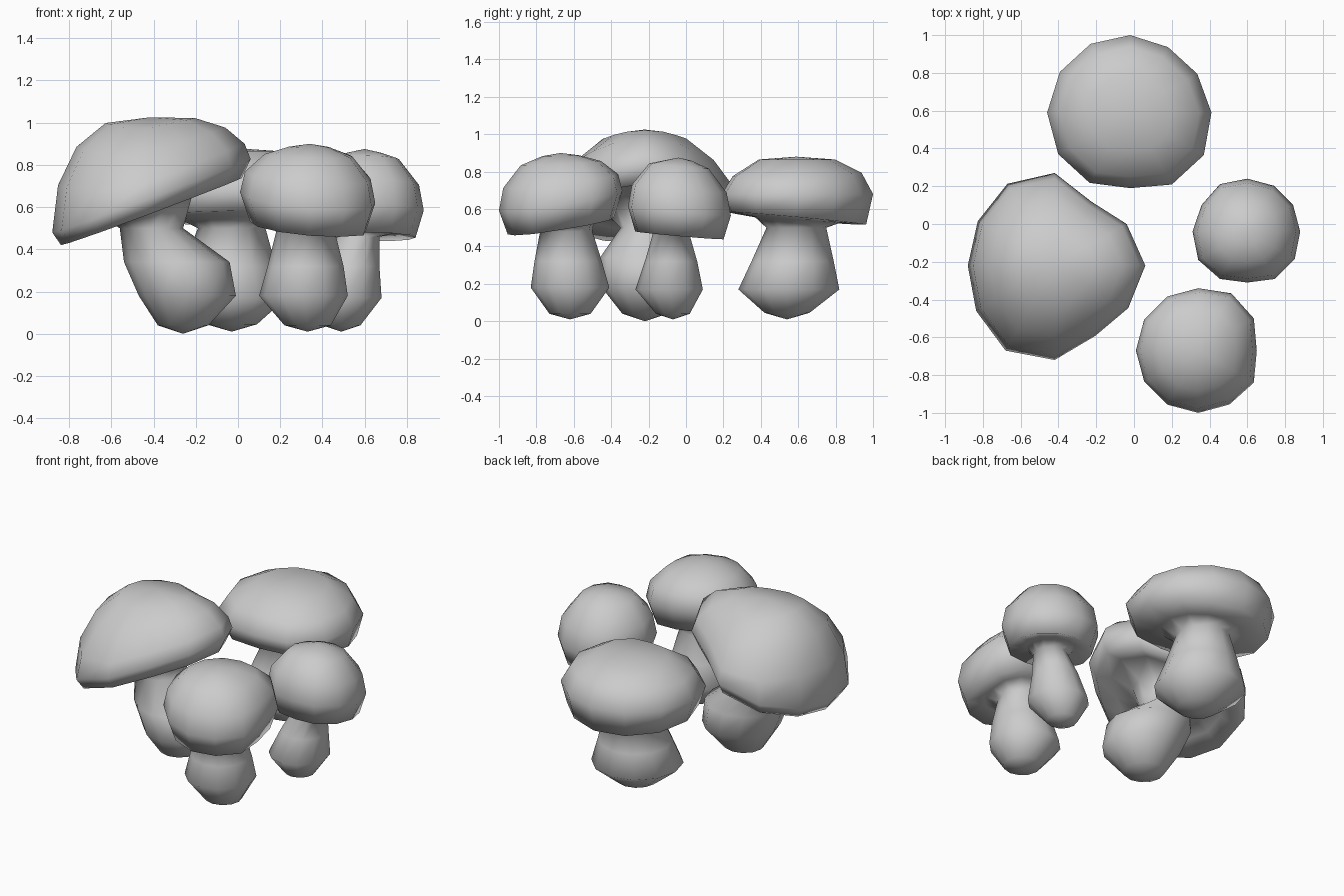
import bpy, bmesh
from math import sin, cos, pi, radians

cube = bpy.data.objects.get("Cube")
if cube:
    bpy.data.objects.remove(cube)

SIDES = 12
grey = bpy.data.materials.new("plain_grey")
grey.use_nodes = True
colour = (0.6, 0.6, 0.6, 1)
grey.diffuse_color = colour
grey.node_tree.nodes["Principled BSDF"].inputs["Base Color"].default_value = colour


def mushroom(name, centre, outline, stem, cap, slope, bow=0, base=0.01):
    """Skin one closed surface: foot, bulging stem, underside, lip and crown.
    stem rings: (x, y, z, radius); cap rings: (share of outline, z, tilt weight).
    bow makes the crown fall away to front and back."""
    bm = bmesh.new()
    angles = [2 * pi * i / SIDES for i in range(SIDES)]
    loops = [[(x + r * cos(a), y + r * sin(a), z) for a in angles]
             for x, y, z, r in stem]
    cx, cy = centre
    for share, z, tilt in cap:
        loop = []
        for a, r in zip(angles, outline):
            dx, dy = share * r * cos(a), share * r * sin(a)
            drop = bow * (1 - tilt) * dy * dy
            loop.append((cx + dx, cy + dy,
                         z + tilt * (slope[0] * dx + slope[1] * dy) - drop))
        loops.append(loop)
    rings = [[bm.verts.new(p) for p in loop] for loop in loops]
    for low, high in zip(rings, rings[1:]):
        for i in range(SIDES):
            j = (i + 1) % SIDES
            bm.faces.new((low[i], low[j], high[j], high[i]))
    # rounded foot and crown tips
    foot = bm.verts.new((stem[0][0], stem[0][1], base))
    crown = bm.verts.new((cx, cy, cap[-1][1] + 0.015))
    for i in range(SIDES):
        j = (i + 1) % SIDES
        bm.faces.new((foot, rings[0][j], rings[0][i]))
        bm.faces.new((crown, rings[-1][i], rings[-1][j]))
    bmesh.ops.recalc_face_normals(bm, faces=bm.faces)
    mesh = bpy.data.meshes.new(name)
    bm.to_mesh(mesh)
    bm.free()
    mesh.materials.append(grey)
    obj = bpy.data.objects.new(name, mesh)
    bpy.context.collection.objects.link(obj)
    bpy.ops.object.select_all(action="DESELECT")
    obj.select_set(True)
    bpy.context.view_layer.objects.active = obj
    bpy.ops.object.shade_smooth_by_angle(angle=radians(140))


# Large leaning mushroom, cap drooping to its right
mushroom("large_mushroom", (-.42, -.22),
         (.48, .44, .39, .49, .50, .47, .46, .48, .52, .50, .43, .45),
         [(-.26, -.22, .04, .12), (-.24, -.22, .18, .23),
          (-.29, -.21, .34, .25), (-.41, -.2, .5, .15)],
         [(.42, .59, .8), (.7, .61, 1), (.91, .575, 1), (1, .65, 1),
          (.94, .8, .6), (.75, .93, .35), (.45, 1.01, .15)],
         (.37, .02), bow=.8, base=0)

# Broad mushroom at the back
mushroom("back_mushroom", (-.02, .59),
         (.43, .41, .40, .41, .42, .43, .44, .44, .43, .40, .44, .45),
         [(-.03, .54, .045, .12), (-.04, .55, .17, .27),
          (-.04, .57, .32, .22), (-.03, .59, .5, .16)],
         [(.55, .54, .8), (.91, .55, 1), (1, .68, 0),
          (.85, .785, -.3), (.5, .865, 0)],
         (.02, -.09))

# Round mushroom at the front
mushroom("front_mushroom", (.34, -.67),
         (.31, .34, .35, .33, .33, .33, .33, .33, .33, .33, .33, .34),
         [(.33, -.62, .04, .11), (.31, -.62, .18, .21),
          (.32, -.63, .32, .18), (.32, -.64, .48, .14)],
         [(.55, .53, 1), (.86, .51, 1), (1, .645, 1), (.93, .75, .75),
          (.65, .845, .35), (.3, .885, .15)],
         (-.08, .16))

# Small mushroom on the left
mushroom("side_mushroom", (.6, -.04),
         (.28, .28, .28, .28, .29, .28, .29, .30, .29, .27, .29, .29),
         [(.49, -.07, .04, .09), (.5, -.09, .17, .18),
          (.53, -.08, .32, .14), (.57, -.08, .46, .1)],
         [(.5, .48, 1), (.86, .46, 1), (1, .59, 1), (.92, .71, 1),
          (.58, .83, 1), (.25, .86, .3)],
         (-.02, -.09))
